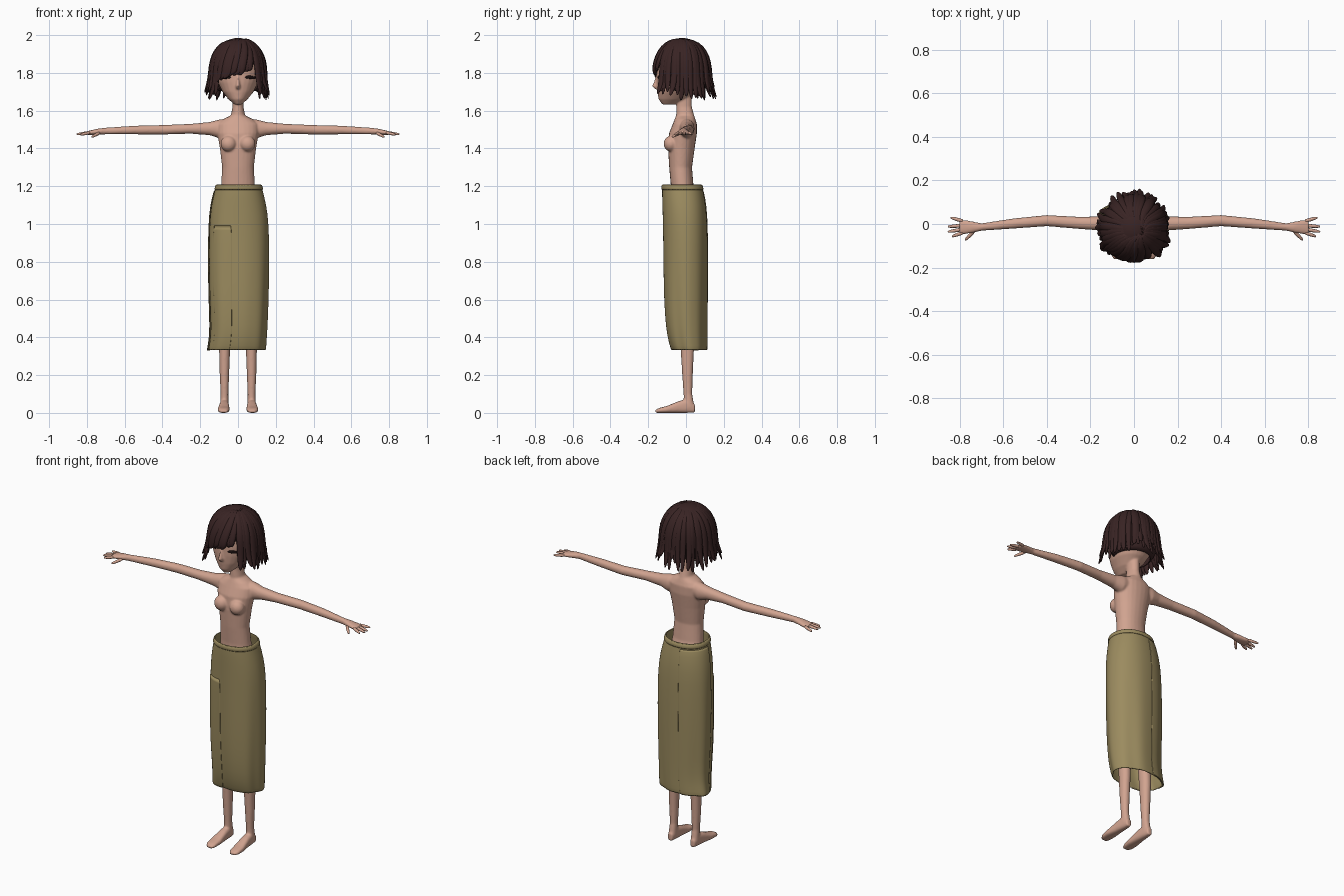
import bpy, bmesh, math, random
from mathutils import Vector, Matrix

random.seed(4)
cube = bpy.data.objects.get("Cube")
if cube:
    bpy.data.objects.remove(cube)


def material(name, rgb):
    m = bpy.data.materials.new(name)
    m.use_nodes = True
    m.diffuse_color = (*rgb, 1)
    m.node_tree.nodes["Principled BSDF"].inputs["Base Color"].default_value = (*rgb, 1)
    return m


SKIN = material("skin", (0.64, 0.37, 0.28))
CLOTH = material("olive cloth", (0.33, 0.26, 0.115))
HAIR = material("dark brown hair", (0.04, 0.017, 0.017))
LASH = material("eyelash", (0.012, 0.006, 0.006))


def power(v, e):
    return math.copysign(abs(v) ** e, v)


def bridge(bm, rings, closed=True, capped=True):
    """Skin consecutive vertex rings with quads."""
    n = len(rings[0])
    for lo, hi in zip(rings, rings[1:]):
        for i in range(n if closed else n - 1):
            j = (i + 1) % n
            bm.faces.new((lo[i], lo[j], hi[j], hi[i]))
    if capped:
        bm.faces.new(rings[0])
        bm.faces.new(rings[-1])


def loft(bm, rows, axis="z", side=1, n=24, e=0.95, arc=None, grow=0, ripple=None, capped=True):
    """Rows are (position on axis, min a, max a, min b, max b)."""
    rings = []
    for t, a0, a1, b0, b1 in rows:
        ring = []
        for i in range(n):
            ang = math.tau * i / n if arc is None else arc[0] + (arc[1] - arc[0]) * i / (n - 1)
            k = ripple(ang, t) if ripple else 1
            a = (a0 + a1) / 2 + ((a1 - a0) / 2 + grow) * k * power(math.cos(ang), e)
            b = (b0 + b1) / 2 + ((b1 - b0) / 2 + grow) * k * power(math.sin(ang), e)
            x, y, z = {"z": (a, b, t), "x": (t, a, b), "y": (a, t, b)}[axis]
            ring.append(bm.verts.new((x * side, y, z)))
        rings.append(ring)
    bridge(bm, rings, arc is None, capped)


def tube(bm, path, radii, flat=1.0, hint=Vector((0, 0, 1)), n=6):
    """Tapered strand along a path, thinner in the hint direction."""
    rings = []
    for i, p in enumerate(path):
        t = (path[min(i + 1, len(path) - 1)] - path[max(i - 1, 0)]).normalized()
        s = t.cross(hint).normalized()
        u = s.cross(t)
        rings.append([bm.verts.new(p + radii[i] * (math.cos(math.tau * k / n) * s
                      + flat * math.sin(math.tau * k / n) * u)) for k in range(n)])
    bridge(bm, rings)


def ball(bm, centre, radii):
    m = Matrix.Translation(centre) @ Matrix.Diagonal((*radii, 1))
    bmesh.ops.create_uvsphere(bm, u_segments=32, v_segments=20, radius=1, matrix=m)


def finish(name, bm, mat, subsurf=0, voxel=0, thickness=0, mirror=False):
    bmesh.ops.recalc_face_normals(bm, faces=bm.faces)
    for f in bm.faces:
        f.smooth = True
    mesh = bpy.data.meshes.new(name)
    bm.to_mesh(mesh)
    bm.free()
    mesh.materials.append(mat)
    ob = bpy.data.objects.new(name, mesh)
    bpy.context.collection.objects.link(ob)
    if voxel:
        r = ob.modifiers.new("blend", "REMESH")
        r.mode, r.voxel_size, r.use_smooth_shade = "VOXEL", voxel, True
        s = ob.modifiers.new("soften", "SMOOTH")
        s.factor, s.iterations = 0.5, 8
    if mirror:
        ob.modifiers.new("mirror", "MIRROR").use_mirror_merge = False
    if thickness:
        ob.modifiers.new("thickness", "SOLIDIFY").thickness = thickness
    if subsurf:
        s = ob.modifiers.new("smooth", "SUBSURF")
        s.levels = s.render_levels = subsurf
    return ob


def upright(rows):
    return [(z, -w, w, y0, y1) for z, w, y0, y1 in rows]


# Torso, neck, head and arms blended into one skin
bm = bmesh.new()
loft(bm, upright([(1.1, .1, -.08, .07), (1.2, .09, -.08, .04), (1.3, .084, -.089, .032),
                  (1.4, .096, -.095, .046), (1.48, .11, -.09, .058), (1.53, .11, -.07, .058),
                  (1.555, .078, -.06, .05), (1.575, .038, -.052, .043), (1.62, .029, -.051, .031),
                  (1.7, .03, -.05, .03)]))
loft(bm, upright([(1.632, .018, -.125, -.06), (1.66, .05, -.145, 0), (1.7, .083, -.152, .05),
                  (1.75, .108, -.156, .09), (1.8, .12, -.157, .11), (1.86, .12, -.155, .11),
                  (1.93, .09, -.12, .08), (1.965, .04, -.07, .03)]))
loft(bm, upright([(1.715, .012, -.165, -.12), (1.73, .013, -.182, -.12), (1.75, .01, -.172, -.12),
                  (1.79, .006, -.158, -.12)]), n=12)
for side in (1, -1):
    ball(bm, (side * .05, -.08, 1.425), (.042, .038, .042))
    loft(bm, [(.04, -.03, .04, 1.47, 1.56), (.1, -.035, .045, 1.455, 1.553),
              (.15, -.03, .035, 1.47, 1.54), (.25, -.023, .033, 1.478, 1.53),
              (.4, -.01, .041, 1.474, 1.524), (.55, -.021, .026, 1.475, 1.52),
              (.7, -.031, .003, 1.475, 1.51), (.74, -.041, .012, 1.473, 1.505),
              (.78, -.047, .02, 1.471, 1.496), (.802, -.046, .017, 1.473, 1.491)], "x", side)
finish("body", bm, SKIN, voxel=.005)

# Fingers and thumbs
bm = bmesh.new()
for x0, y0, x1, y1, z1 in ((.78, .012, .843, .03, 1.476), (.785, -.007, .855, -.012, 1.475),
                           (.785, -.024, .855, -.036, 1.475), (.78, -.038, .836, -.058, 1.473),
                           (.73, -.028, .775, -.075, 1.46)):
    a, b = Vector((x0, y0, 1.484)), Vector((x1, y1, z1))
    tube(bm, [a, a.lerp(b, .5), a.lerp(b, .9), b], [.01, .009, .007, .003], n=8)
finish("fingers", bm, SKIN, subsurf=1, mirror=True)

# Legs and bare feet
bm = bmesh.new()
loft(bm, [(.03, .05, .095, -.01, .045), (.1, .051, .092, -.013, .033), (.2, .047, .097, -.02, .036),
          (.33, .042, .1, -.028, .042), (.55, .03, .105, -.04, .04), (.8, .012, .12, -.06, .06),
          (1.1, .01, .1, -.06, .06)])
loft(bm, [(.047, .057, .088, .002, .045), (.01, .05, .095, 0, .075), (-.04, .047, .1, 0, .062),
          (-.1, .044, .108, 0, .037), (-.142, .048, .106, 0, .026), (-.162, .056, .092, 0, .016)],
     "y", e=.75)
finish("legs", bm, SKIN, voxel=.005, mirror=True)

# Long wrap skirt with soft folds, an overlapping panel and a waistband
skirt = [(1.21, -.115, .123, -.125, .083), (1.18, -.122, .13, -.127, .09),
         (1.1, -.142, .15, -.125, .105), (1, -.153, .163, -.122, .113), (.8, -.157, .165, -.12, .115),
         (.6, -.154, .161, -.118, .114), (.45, -.147, .155, -.108, .112), (.38, -.153, .15, -.095, .112),
         (.33, -.163, .147, -.08, .112)]


def folds(ang, z):
    depth = .03 * min(1, max(0, 1.15 - z))
    return 1 + depth * (math.sin(5 * ang + z) + .6 * math.sin(9 * ang + 2)) - depth * .5


bm = bmesh.new()
loft(bm, skirt, n=64, e=.92, ripple=folds, capped=False)
finish("skirt", bm, CLOTH, subsurf=1, thickness=.005)

bm = bmesh.new()
loft(bm, skirt[1:], n=28, e=.92, arc=(1.75, 3.2), grow=.006, ripple=folds, capped=False)
finish("skirt_side_panel", bm, CLOTH, subsurf=1, thickness=.005)

bm = bmesh.new()
loft(bm, skirt[3:], n=16, e=.92, arc=(3.75, 4.5), grow=.004, ripple=folds, capped=False)
finish("skirt_front_fold", bm, CLOTH, subsurf=1, thickness=.004)

bm = bmesh.new()
loft(bm, skirt[:2], n=48, e=.92, grow=.005, capped=False)
finish("waistband", bm, CLOTH, subsurf=1, thickness=.01)

# Closed eyes, lying on the curve of the face
bm = bmesh.new()
path = []
for i in range(7):
    x = .037 + .01 * i
    path.append(Vector((x, -.027 - .131 * math.sqrt(1 - (x / .116) ** 2), 1.776 + .002 * math.sin(i))))
tube(bm, path, [.004, .008, .009, .01, .009, .008, .004], .5, Vector((0, -1, 0)), 8)
finish("closed_eyes", bm, LASH, subsurf=1, mirror=True)

# Hair cap, cut away around the face and nape
HEAD = Vector((0, -.02, 1.82))
bm = bmesh.new()
ball(bm, HEAD, (.143, .147, .165))
cut = [f for f in bm.faces if (c := f.calc_center_median()).z < 1.7 or (c.z < 1.85 and c.y < -.07)]
bmesh.ops.delete(bm, geom=cut, context="FACES")
finish("hair_cap", bm, HAIR, thickness=.006)

# Layered locks fanning out from the crown
CROWN = Vector((.04, -.045, 1.978))


def lock(bm, ang, layer):
    swing = random.uniform(-.1, .1)
    frontness = math.cos(ang)
    fringe = frontness > .74

    def on_dome(a, polar, k):
        return HEAD + Vector((math.sin(a) * math.sin(polar) * .147 * k,
                              -math.cos(a) * math.sin(polar) * .15 * k, math.cos(polar) * .168 * k))

    k = 1 - .04 * layer
    path = [CROWN.copy()]
    for step, polar in enumerate((.45, .8, 1.15, 1.5)):
        path.append(on_dome(ang + swing * step / 4 - (.08 * step if fringe else 0), polar, k))
    end = path[-1]
    out = Vector((end.x, end.y - HEAD.y, 0)).normalized()
    if fringe:
        tip_z = 1.79 + .3 * end.x + random.uniform(-.012, .012)
        drift = Vector((-.02, .004, 0))
    else:
        tip_z = random.uniform(1.65, 1.7) + .03 * layer
        drift = out * random.uniform(0, .035) + Vector((out.y, -out.x, 0)) * swing * .2
    drop = Vector((0, 0, tip_z - end.z))
    path += [end + drop * .5 + drift * .2, end + drop * .85 + drift * .7, end + drop + drift]
    w = random.uniform(.019, .025)
    tube(bm, path, [w * f for f in (.35, .7, .95, 1, 1, .9, .65, .2)], .5, out + Vector((0, 0, .5)))


bm = bmesh.new()
for layer, count in ((0, 40), (1, 28)):
    for i in range(count):
        lock(bm, math.tau * (i + random.uniform(-.25, .25)) / count, layer)
finish("hair_locks", bm, HAIR, subsurf=1)
